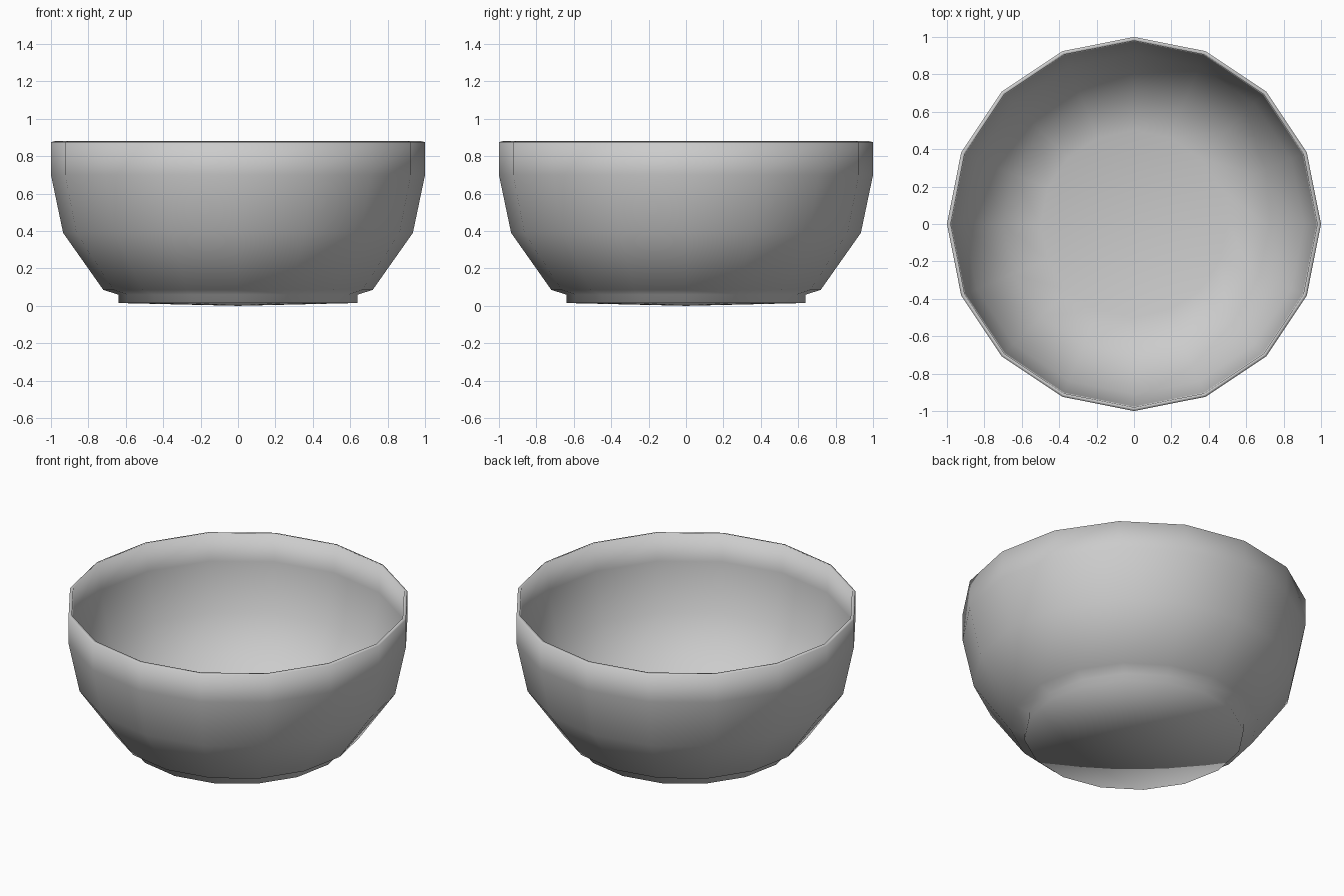
import bpy, bmesh
from math import cos, sin, pi

cube = bpy.data.objects.get("Cube")
if cube:
    bpy.data.objects.remove(cube, do_unlink=True)

SIDES = 16

# Plain glaze
glaze = bpy.data.materials.new("light_grey")
glaze.use_nodes = True
grey = (0.6, 0.6, 0.6, 1)
glaze.diffuse_color = grey
glaze.node_tree.nodes["Principled BSDF"].inputs["Base Color"].default_value = grey

# Radius and height: under the foot, up the outside, over the lip, down the inside
profile = [(0.64, 0.015), (0.64, 0.06), (0.72, 0.085), (0.935, 0.39),
           (1.0, 0.7), (1.0, 0.875), (0.98, 0.88), (0.975, 0.7),
           (0.91, 0.4), (0.7, 0.11), (0.5, 0.06)]


def lathe(name, points, start_z, end_z):
    """Turn a profile about z, closing both ends with fans."""
    bm = bmesh.new()
    rings = [[bm.verts.new((r * cos(2 * pi * i / SIDES), r * sin(2 * pi * i / SIDES), z))
              for i in range(SIDES)] for r, z in points]
    bottom = bm.verts.new((0, 0, start_z))
    top = bm.verts.new((0, 0, end_z))
    for i in range(SIDES):
        j = (i + 1) % SIDES
        for a, b in zip(rings, rings[1:]):
            bm.faces.new((a[i], a[j], b[j], b[i]))
        bm.faces.new((bottom, rings[0][j], rings[0][i]))
        bm.faces.new((top, rings[-1][i], rings[-1][j]))
    bmesh.ops.recalc_face_normals(bm, faces=bm.faces)
    for face in bm.faces:
        face.smooth = True
    mesh = bpy.data.meshes.new(name)
    bm.to_mesh(mesh)
    bm.free()
    obj = bpy.data.objects.new(name, mesh)
    bpy.context.collection.objects.link(obj)
    return obj


# Bowl with its foot
bowl = lathe("bowl", profile, 0, 0.04)
bowl.data.materials.append(glaze)
